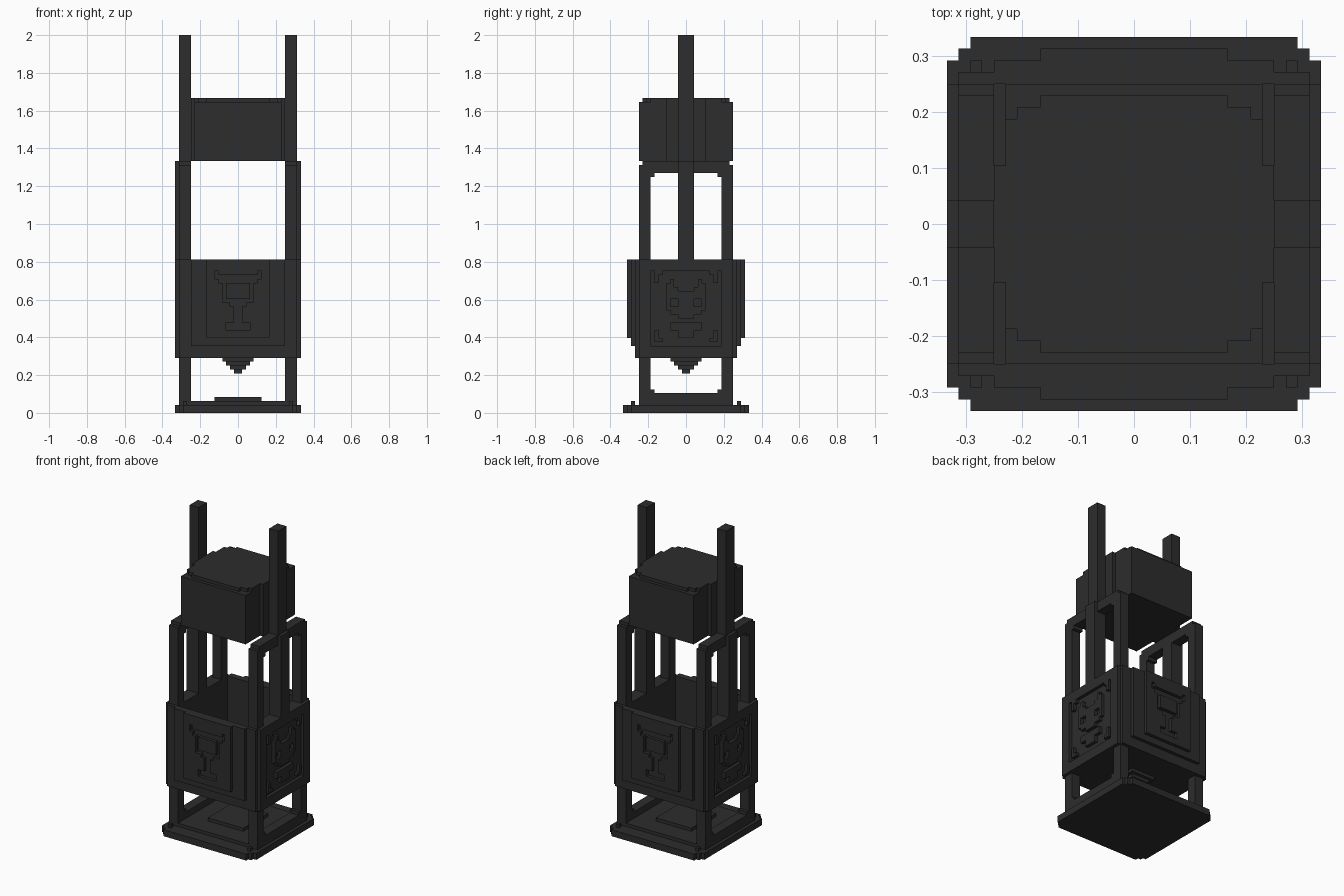
import bpy, bmesh

U = 1 / 48  # one block unit

cube = bpy.data.objects.get("Cube")
if cube:
    bpy.data.objects.remove(cube)

mat = bpy.data.materials.new("charcoal")
mat.use_nodes = True
CHARCOAL = (0.026, 0.026, 0.026, 1)
mat.diffuse_color = CHARCOAL
bsdf = mat.node_tree.nodes["Principled BSDF"]
bsdf.inputs["Base Color"].default_value = CHARCOAL
bsdf.inputs["Roughness"].default_value = 0.8


def build(name, boxes):
    """One object from boxes given as (x0, x1, y0, y1, z0, z1) in block units."""
    bm = bmesh.new()
    for x0, x1, y0, y1, z0, z1 in boxes:
        verts = bmesh.ops.create_cube(bm, size=1)["verts"]
        for v in verts:
            v.co.x = U * (x1 if v.co.x > 0 else x0)
            v.co.y = U * (y1 if v.co.y > 0 else y0)
            v.co.z = U * (z1 if v.co.z > 0 else z0)
    mesh = bpy.data.meshes.new(name)
    bm.to_mesh(mesh)
    bm.free()
    mesh.materials.append(mat)
    ob = bpy.data.objects.new(name, mesh)
    bpy.context.collection.objects.link(ob)
    return ob


def mid(hx, hy, z0, z1):
    return (-hx, hx, -hy, hy, z0, z1)


def flip_x(b):
    return (-b[1], -b[0]) + tuple(b[2:])


def flip_y(b):
    return (b[0], b[1], -b[3], -b[2], b[4], b[5])


def both_x(boxes):
    return boxes + [flip_x(b) for b in boxes]


def both_y(boxes):
    return boxes + [flip_y(b) for b in boxes]


def relief(rows, top):
    """Horizontal runs (a, b, z0, z1) of '#' in half rows read outward from the centre."""
    runs = []
    for i, half in enumerate(rows):
        row = half[::-1] + half
        n, a = len(half), None
        for j, ch in enumerate(row + "."):
            if ch == "#" and a is None:
                a = j
            elif ch != "#" and a is not None:
                runs.append([a - n, j - n, top - i - 1, top - i])
                a = None
    # join equal runs stacked on each other
    joined = []
    for r in runs:
        for k in joined:
            if k[:2] == r[:2] and k[2] == r[3]:
                k[2] = r[2]
                break
        else:
            joined.append(r)
    return joined


# Base plate with stepped corners, floor slab, pedestal and corner studs
build("base_plate", [mid(14, 16, 0, 2)] + both_x([(14, 15, -15, 15, 0, 2),
                                                  (15, 16, -14, 14, 0, 2)]))
build("base_floor", [mid(12, 12, 2, 3)])
build("base_pedestal", [mid(6, 6, 3, 4)])
build("base_corner_studs", both_x(both_y([(13, 14, 13, 14, 2, 3)])))

# Side frames: legs, sills, lintels and small stepped corners
frame = [(12, 15, -12, 12, 2, 5), (12, 15, -12, 12, 61, 63), (12, 15, -11, 11, 63, 64)]
frame += both_y([(12, 15, 9, 12, 5, 61), (12, 15, 8, 9, 5, 6), (12, 15, 8, 9, 60, 61)])
for name, sign in (("left_frame", 1), ("right_frame", -1)):
    build(name, frame if sign > 0 else [flip_x(b) for b in frame])

# Guide poles, thicker up to the lintel
pole = [(12, 15, -2, 2, 14, 96), (15, 16, -2, 2, 39, 64)]
build("left_pole", pole)
build("right_pole", [flip_x(b) for b in pole])

# Open bin: floor, walls and stepped front and back panels
build("bin_floor", [mid(12, 12, 14, 16)])
build("bin_side_walls", both_x([(12, 15, -12, 12, 14, 39)]))
build("bin_end_walls", both_y([(-15, 15, 12, 13, 14, 39), (-12, 12, 13, 14, 17, 39)]))

# Front and back panels with an engraved goblet
goblet = (["########"] * 3 + ["#####.##", "......##", ".....###"]
          + ["###.####"] * 4 + ["....####", "..######"] + [".#######"] * 4
          + ["...#####"] * 2 + ["########"] * 2)
panel = [(a, b, 14, 15, z0, z1) for a, b, z0, z1 in relief(goblet, 39)]
build("back_goblet_panel", panel)
build("front_goblet_panel", [flip_y(b) for b in panel])

# Side panels: raised rim around a sunken field with a raised skull
skull = ["......##.", ".......#.", "...#...#.", "...##....", "..###....",
         "#####....", "#####....", "##..#....", "##..#....", "#####....",
         "####.....", "##.......", ".........", "####.....", "####.....",
         "##.....#.", "##.....#.", "......##.", "........."]
rim = [(15, 16, -12, 12, 14, 17), (15, 16, -12, 12, 36, 39)] + both_y([(15, 16, 9, 12, 17, 36)])
face = [(15, 16, a, b, z0, z1) for a, b, z0, z1 in relief(skull, 36)]
build("side_panel_rims", both_x(rim))
build("side_skulls", both_x(face))

# Stepped spike under the bin
build("bin_spike", [mid(h, h, 9 + h, 10 + h) for h in (1, 2, 3, 4)] + [mid(4, 1, 13, 14)])

# Upper block held between the poles, with a stepped cap
build("upper_block", [mid(11, 12, 64, 79)])
build("upper_block_lugs", both_x([(11, 12, -5, 5, 64, 80)]))
build("upper_block_cap", [mid(8, 11, 79, 80)] + both_x([(8, 10, -10, 10, 79, 80),
                                                       (10, 11, -9, 9, 79, 80)]))
